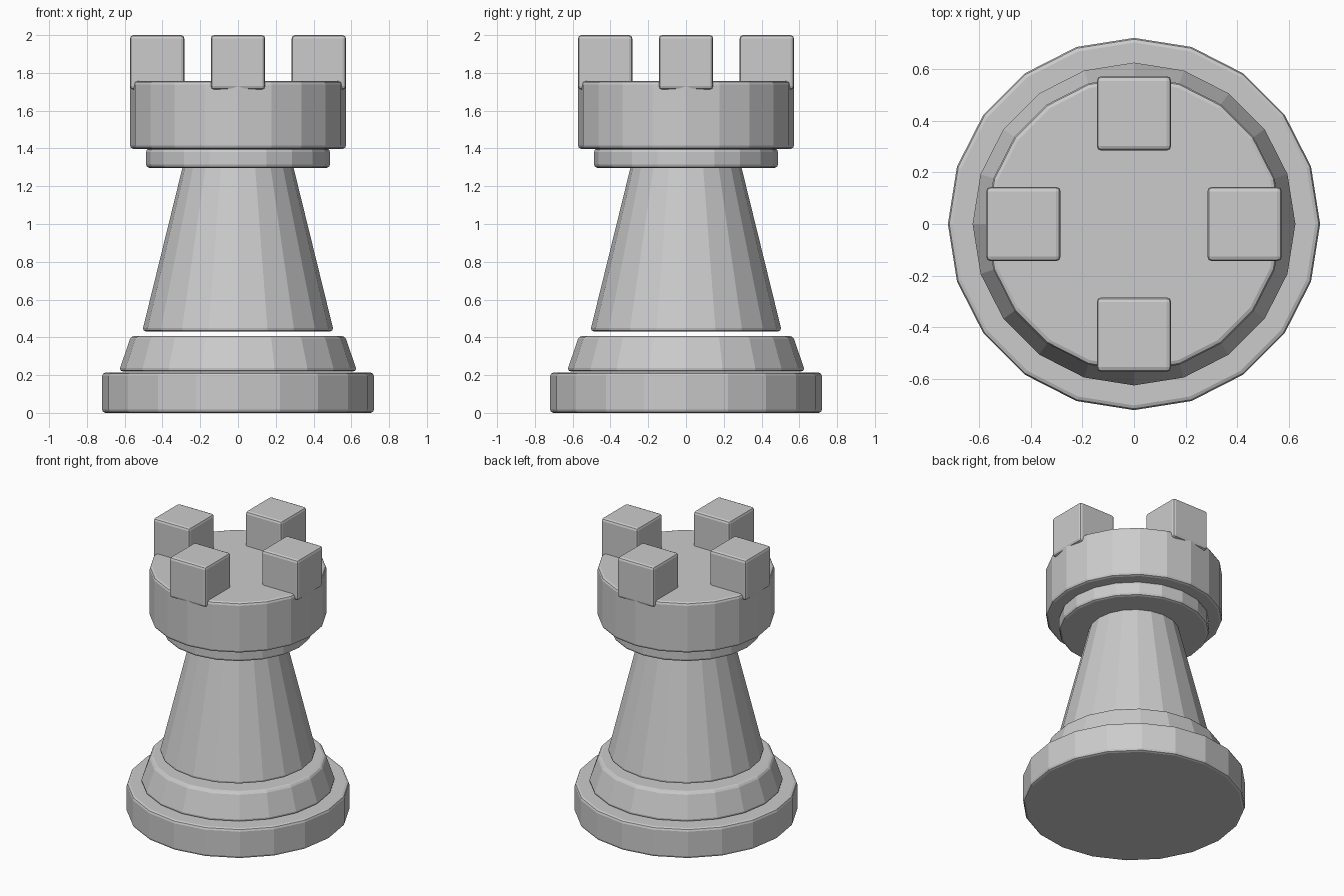
import bpy
from math import cos, sin, pi

if "Cube" in bpy.data.objects:
    bpy.data.objects.remove(bpy.data.objects["Cube"])

SIDES = 20


def soften(obj, width=0.018):
    # small rounded rims; the shallow angles between side facets stay crisp
    bevel = obj.modifiers.new("edge_bevel", 'BEVEL')
    bevel.width = width
    bevel.segments = 2
    bevel.limit_method = 'ANGLE'
    bevel.angle_limit = pi / 6


def round_part(name, r_bottom, r_top, z0, z1):
    bpy.ops.mesh.primitive_cone_add(vertices=SIDES, radius1=r_bottom, radius2=r_top,
                                    depth=z1 - z0, location=(0, 0, (z0 + z1) / 2))
    obj = bpy.context.object
    obj.name = name
    soften(obj)


# stacked round sections, bottom to top
round_part("base", 0.72, 0.72, 0.0, 0.213)
round_part("base_step", 0.63, 0.567, 0.22, 0.407)
round_part("shaft", 0.507, 0.29, 0.432, 1.315)
round_part("collar", 0.487, 0.487, 1.297, 1.40)
round_part("head", 0.572, 0.572, 1.398, 1.756)

# four battlement blocks around the rim
SIZE = 0.288
for i in range(4):
    a = i * pi / 2
    bpy.ops.mesh.primitive_cube_add(size=SIZE, location=(0.428 * cos(a), 0.428 * sin(a), 2 - SIZE / 2))
    block = bpy.context.object
    block.name = f"battlement_{i + 1}"
    soften(block)
